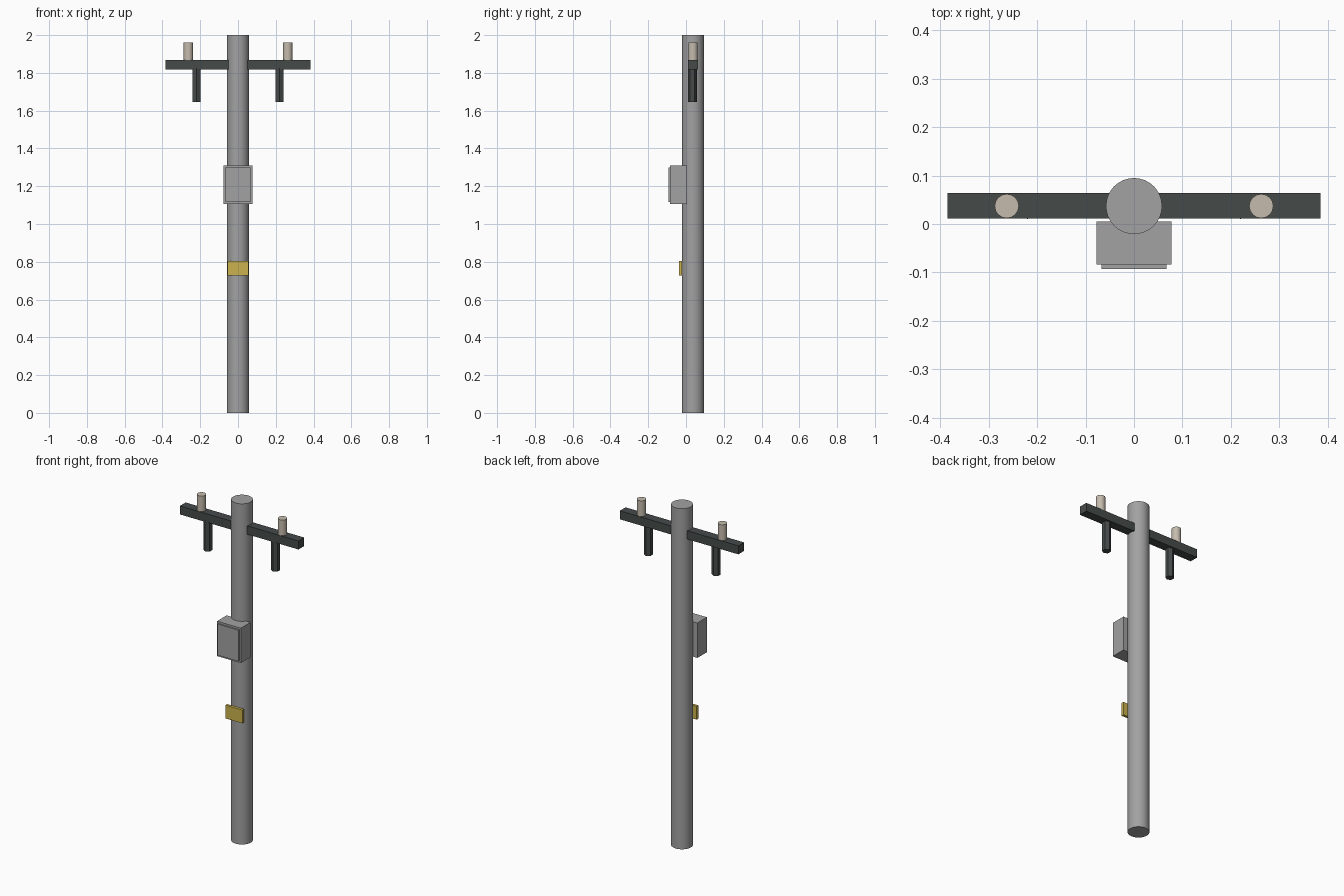
import bpy
import math

if "Cube" in bpy.data.objects:
    bpy.data.objects.remove(bpy.data.objects["Cube"])


def material(name, color):
    m = bpy.data.materials.new(name)
    m.diffuse_color = (*color, 1)
    m.use_nodes = True
    m.node_tree.nodes["Principled BSDF"].inputs["Base Color"].default_value = m.diffuse_color
    return m


GREY = material("weathered grey", (0.36, 0.36, 0.36))
DARK = material("dark iron", (0.06, 0.07, 0.068))
CREAM = material("cream ceramic", (0.56, 0.50, 0.42))
YELLOW = material("warning yellow", (0.60, 0.45, 0.075))


def box(name, x, y, z, mat):
    """Box spanning the (low, high) pairs on each axis."""
    spans = (x, y, z)
    bpy.ops.mesh.primitive_cube_add(size=1, location=[(a + b) / 2 for a, b in spans])
    ob = bpy.context.object
    ob.name = name
    ob.scale = [b - a for a, b in spans]
    bpy.ops.object.transform_apply(location=False, rotation=False)
    ob.data.materials.append(mat)


def rod(name, x, y, z, radius, sides, mat, smooth=True):
    """Upright cylinder between the two heights in z."""
    bpy.ops.mesh.primitive_cylinder_add(vertices=sides, radius=radius, depth=z[1] - z[0],
                                        location=(x, y, (z[0] + z[1]) / 2))
    ob = bpy.context.object
    ob.name = name
    ob.data.materials.append(mat)
    if smooth:
        bpy.ops.object.shade_smooth_by_angle(angle=math.radians(35))


AXIS_Y = 0.037

# Main pole
rod("pole", 0, AXIS_Y, (0, 2), 0.058, 32, GREY)

# Crossarm with insulators above and hexagonal hangers below
box("crossarm", (-0.385, 0.385), (0.011, 0.064), (1.818, 1.868), DARK)
for side, s in (("left", -1), ("right", 1)):
    rod(side + "_insulator", s * 0.263, AXIS_Y, (1.86, 1.96), 0.025, 16, CREAM)
    rod(side + "_hanger", s * 0.22, 0.034, (1.645, 1.825), 0.024, 6, DARK, smooth=False)

# Equipment cabinet with raised door
box("cabinet", (-0.077, 0.077), (-0.084, 0.005), (1.105, 1.31), GREY)
box("cabinet_door", (-0.067, 0.067), (-0.093, -0.083), (1.116, 1.299), GREY)

# Warning plate
box("warning_plate", (-0.055, 0.055), (-0.037, -0.021), (0.727, 0.805), YELLOW)
